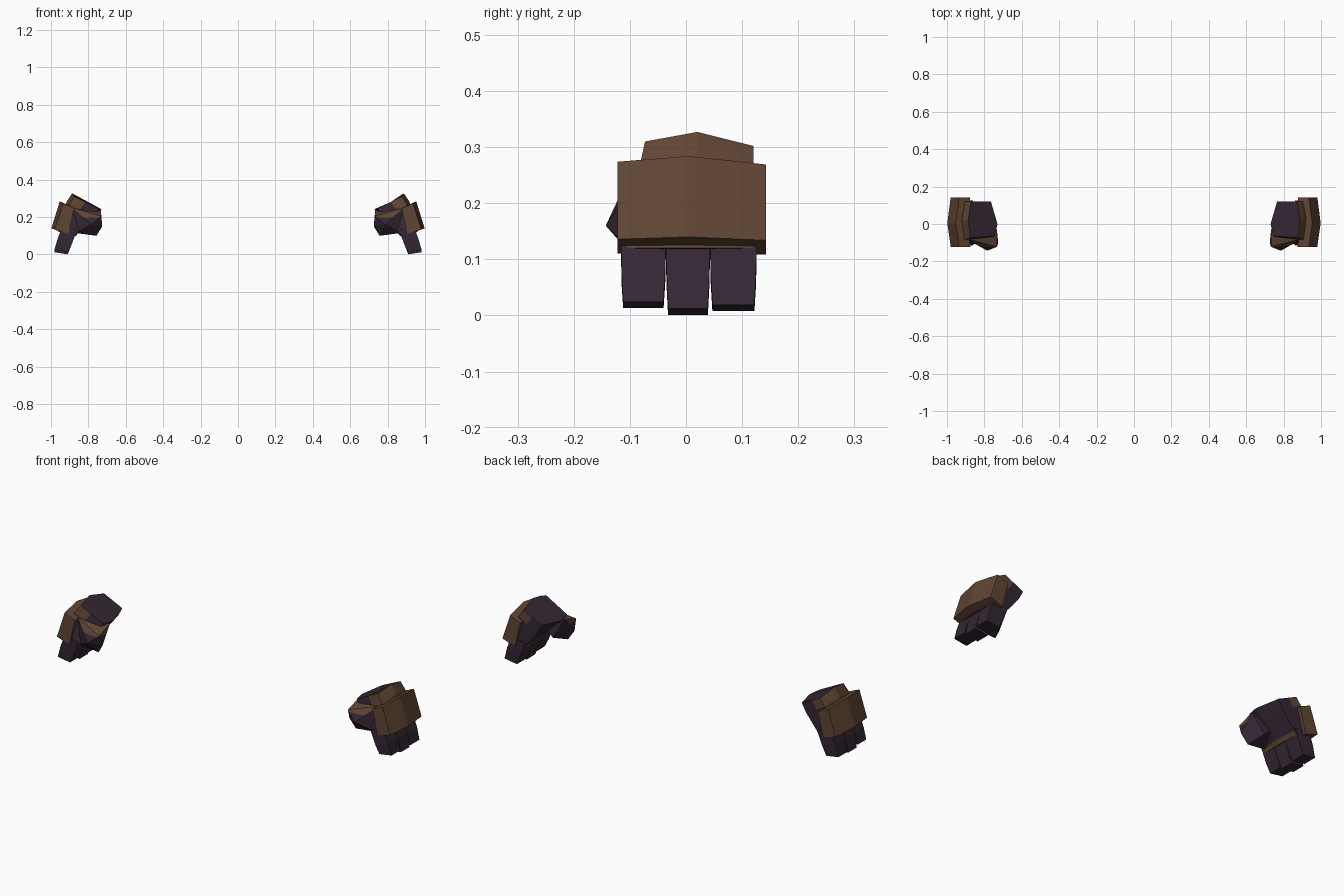
import bpy, bmesh
from mathutils import Vector

if "Cube" in bpy.data.objects:
    bpy.data.objects.remove(bpy.data.objects["Cube"])


def material(name, rgb):
    m = bpy.data.materials.new(name)
    m.diffuse_color = (*rgb, 1)
    m.use_nodes = True
    m.node_tree.nodes["Principled BSDF"].inputs["Base Color"].default_value = m.diffuse_color
    return m


MATS = [material("dark purple leather", (0.034, 0.020, 0.034)),
        material("brown leather", (0.118, 0.060, 0.034))]


def finish(name, bm, rule):
    """Normals, colours by rule, and a mirrored copy for the other hand."""
    bmesh.ops.recalc_face_normals(bm, faces=bm.faces[:])
    for f in bm.faces:
        r = rule(f)
        f.material_index = f.material_index if r is None else r
    me = bpy.data.meshes.new(name)
    bm.to_mesh(me)
    bm.free()
    for m in MATS:
        me.materials.append(m)
    ob = bpy.data.objects.new(name, me)
    bpy.context.collection.objects.link(ob)
    mod = ob.modifiers.new("other hand", 'MIRROR')
    mod.use_mirror_merge = False


def loft(rings, brown=lambda i, k: False):
    """Skin a list of equal rings and cap both ends."""
    bm = bmesh.new()
    vs = [[bm.verts.new(p) for p in r] for r in rings]
    n = len(rings[0])
    for i in range(len(vs) - 1):
        for k in range(n):
            j = (k + 1) % n
            f = bm.faces.new((vs[i][k], vs[i][j], vs[i + 1][j], vs[i + 1][k]))
            f.material_index = int(brown(i, k))
    bm.faces.new(vs[0])
    bm.faces.new(vs[-1][::-1])
    return bm


def hand_ring(a, b, c, d, e, f):
    """Outer edge a-b-c, inner edge d-e-f, with a point halfway on each side."""
    mid = lambda p, q: Vector(p).lerp(Vector(q), 0.45)
    return [a, b, c, mid(c, d), d, e, f, mid(a, f)]


# Hand with cuff: rings from the wrist opening down to the knuckles
hand = [
    hand_ring((.875, -.073, .310), (.887, .02, .327), (.872, .12, .302),
              (.765, .12, .252), (.730, .0, .242), (.745, -.065, .245)),
    hand_ring((.905, -.083, .265), (.915, .02, .285), (.900, .12, .265),
              (.790, .12, .205), (.785, .0, .195), (.780, -.075, .200)),
    hand_ring((.943, -.113, .150), (.955, .0, .155), (.943, .125, .150),
              (.860, .12, .118), (.852, .0, .118), (.860, -.11, .118)),
    hand_ring((.950, -.114, .120), (.960, .0, .120), (.950, .126, .120),
              (.872, .12, .100), (.866, .0, .100), (.872, -.112, .100)),
]
finish("hand_and_cuff",
       loft(hand, lambda i, k: (i == 0 and k in (0, 1, 2, 7)) or
            (i == 1 and k in (0, 1)) or i == 2),
       lambda f: None)

# Thumb: faceted wedge pointing inwards
bm = bmesh.new()
for p in [(.89, -.08, .25), (.87, -.095, .115), (.785, -.143, .16), (.732, -.122, .205),
          (.726, -.10, .15), (.757, -.09, .10), (.733, -.03, .235), (.79, -.01, .13),
          (.86, .0, .20)]:
    bm.verts.new(p)
hull = bmesh.ops.convex_hull(bm, input=bm.verts[:])
loose = [v for v in bm.verts if not v.link_faces]
bmesh.ops.delete(bm, geom=loose, context='VERTS')
# cut lines that bound the brown thumb patch
for co, no in (((0, 0, .197), (0, 0, 1)), ((.80, 0, 0), (1, 0, .3))):
    bmesh.ops.bisect_plane(bm, geom=bm.verts[:] + bm.edges[:] + bm.faces[:],
                           plane_co=co, plane_no=no)


def thumb_patch(f):
    c = f.calc_center_median()
    return int(c.z > .197 and c.x < .80 and f.normal.y < 0)


finish("thumb", bm, thumb_patch)

# Three fingers, bending slightly inwards at the tips
for i, (y0, y1, lift) in enumerate([(-.116, -.036, .012), (-.036, .043, 0), (.043, .126, .007)]):
    rings = []
    for xi, zi, xo, zo, gap in ((.860, .130, .938, .155, 0),
                                (.888, .058, .966, .080, .001),
                                (.910, .001, .982, .012, .004)):
        up = lift if zi < .03 else 0
        rings.append([(xi, y0 + gap, zi + up), (xi, y1 - gap, zi + up),
                      (xo, y1 - gap, zo + up), (xo, y0 + gap, zo + up)])
    finish(f"finger_{i + 1}", loft(rings), lambda f: 0)

# Back plate: thick chevron slab over the knuckles
slab = []
for y, dx, dz in ((-.122, -.018, -.010), (.005, 0, 0), (.143, -.018, -.015)):
    slab.append([(.953 + dx, y, .284 + dz), (.998 + dx, y, .140 + dz * .4),
                 (.925 + dx, y, .113 + dz * .3), (.893 + dx, y, .258 + dz)])
finish("back_plate", loft(slab), lambda f: 1)
